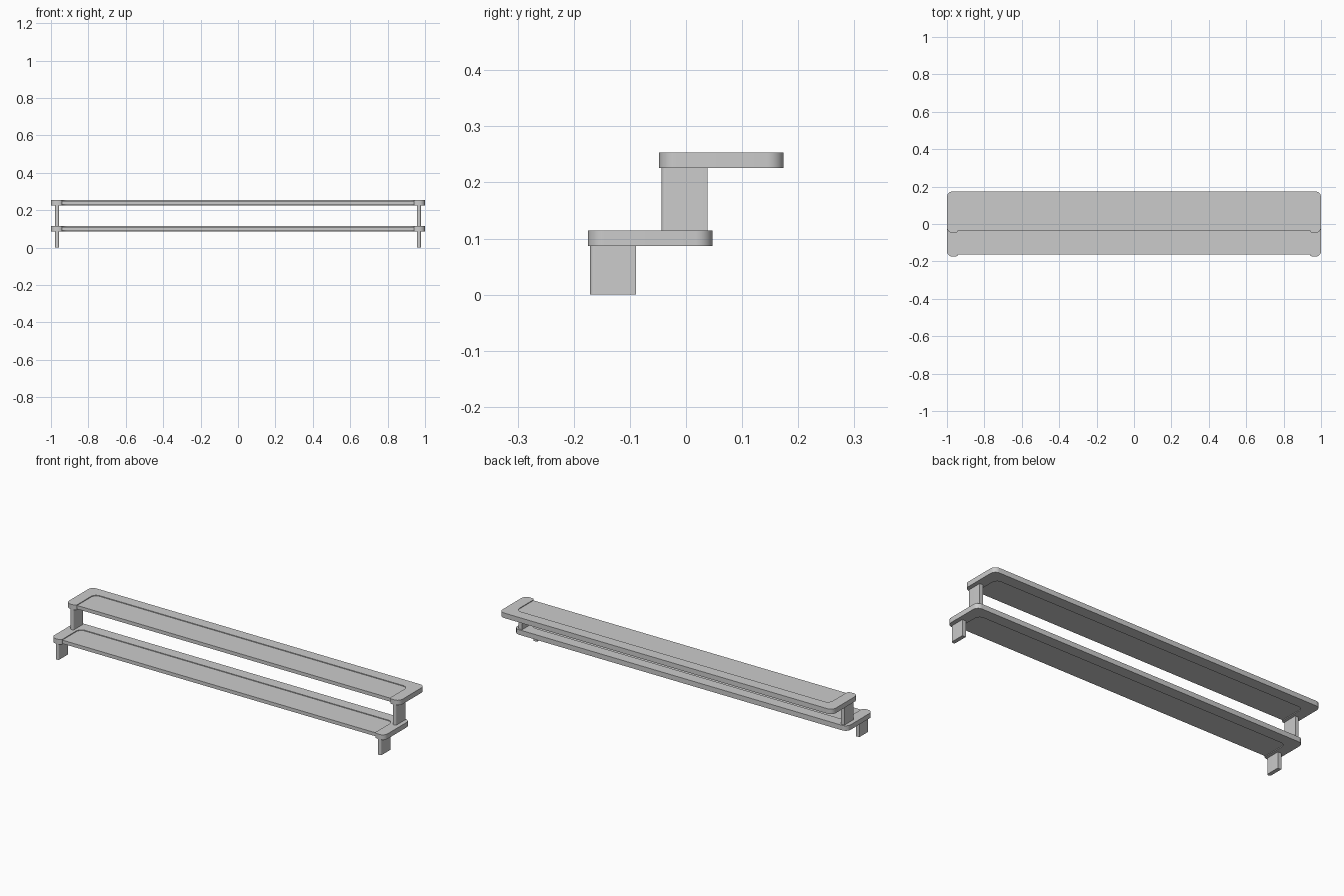
import bpy, bmesh
from math import cos, sin, pi, radians

if "Cube" in bpy.data.objects:
    bpy.data.objects.remove(bpy.data.objects["Cube"])

X_END, DEPTH, THICK = 1.0, 0.222, 0.027
RIM, LIP, STEP, R = 0.06, 0.012, 0.004, 0.03


def arc(cx, cy, rx, ry, a0, a1, n=8):
    return [(cx + rx * cos(radians(a0 + (a1 - a0) * i / n)),
             cy + ry * sin(radians(a0 + (a1 - a0) * i / n))) for i in range(n + 1)]


def mirrored(half):
    """Close a right-hand outline with its left-hand mirror image."""
    return half + [(-x, y) for x, y in reversed(half)]


def prism(name, outline, z0, z1):
    bm = bmesh.new()
    face = bm.faces.new([bm.verts.new((x, y, z0)) for x, y in outline])
    ext = bmesh.ops.extrude_face_region(bm, geom=[face])
    top = [v for v in ext["geom"] if isinstance(v, bmesh.types.BMVert)]
    bmesh.ops.translate(bm, verts=top, vec=(0, 0, z1 - z0))
    bmesh.ops.recalc_face_normals(bm, faces=bm.faces)
    big = [f for f in bm.faces if len(f.verts) > 4]
    bmesh.ops.triangulate(bm, faces=big)
    mesh = bpy.data.meshes.new(name)
    bm.to_mesh(mesh)
    bm.free()
    obj = bpy.data.objects.new(name, mesh)
    bpy.context.collection.objects.link(obj)
    bpy.ops.object.select_all(action='DESELECT')
    obj.select_set(True)
    bpy.context.view_layer.objects.active = obj
    bpy.ops.object.shade_smooth_by_angle(angle=radians(30))
    return obj


def shelf(name, yf, z0):
    yb, inner = yf + DEPTH, X_END - RIM
    # recess edge, from the front ear to the back rim
    recess = [(inner, yf + LIP)] + arc(inner - R, yb - RIM - R, R, R, 0, 90)
    # open-fronted frame with rounded corners and front ears
    outer = (arc(X_END - R, yb - R, R, R, 90, 0)
             + arc(X_END - R, yf + R, R, R, 0, -90)
             + arc(inner + 0.025, yf + LIP, 0.025, LIP, -90, -180)[1:-1])
    # one closed loop: right half inside out, then left half
    half = list(reversed(recess)) + list(reversed(outer))
    prism(name + "_frame", mirrored(half), z0, z0 + THICK)
    # thinner panel stepped in from both faces
    prism(name + "_panel", mirrored(recess), z0 + STEP, z0 + THICK - STEP)


def legs(name, y0, y1, z0, z1):
    xc, hw, r = 0.967, 0.0105, 0.008
    section = (arc(xc - hw + r, y0 + r, r, r, 180, 270)
               + arc(xc + hw - r, y0 + r, r, r, 270, 360)
               + [(xc + hw, y1), (xc - hw, y1)])
    for side, s in (("left", -1), ("right", 1)):
        prism(f"{name}_{side}", [(s * x, y) for x, y in section], z0, z1)


# lower and upper shelves
shelf("lower_shelf", -0.175, 0.087)
shelf("upper_shelf", -0.048, 0.226)

# feet and the posts between the shelves
legs("lower_leg", -0.171, -0.089, 0.0, 0.087)
legs("upper_leg", -0.044, 0.038, 0.114, 0.226)
